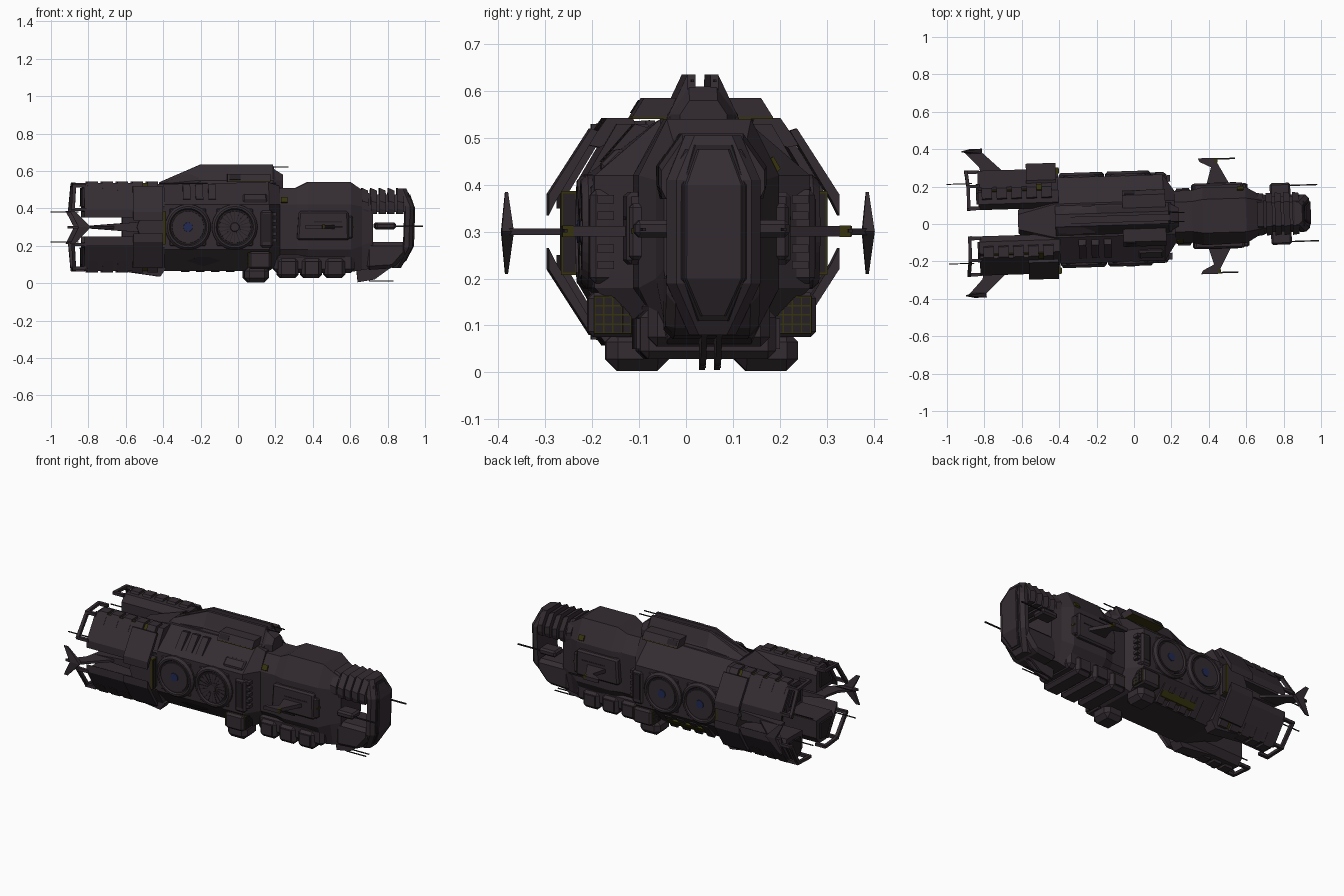
import bpy, bmesh, math
from mathutils import Matrix, Vector

if "Cube" in bpy.data.objects:
    bpy.data.objects.remove(bpy.data.objects["Cube"], do_unlink=True)

MID = .3  # height of the ship's long axis
PLACE = Matrix.Translation((0, .03, 0)) @ Matrix.Rotation(math.radians(1.8), 4, 'Z')


def material(name, *rgb):
    mat = bpy.data.materials.new(name)
    mat.use_nodes = True
    mat.diffuse_color = (*rgb, 1)
    mat.node_tree.nodes["Principled BSDF"].inputs["Base Color"].default_value = (*rgb, 1)
    return mat


HULL = material("hull_plum_grey", .034, .025, .031)
DARK = material("dark_recess", .018, .014, .017)
OLIVE = material("olive_trim", .038, .034, .004)
BLUE = material("blue_lens", .015, .023, .085)


def loft(name, mat, rings, sides=(1, -1), flip=False, chamfer=0):
    """Skin equal rings of points, once per side, optionally upside down as well."""
    for side in sides:
        bm = bmesh.new()
        loops = []
        for ring in rings:
            points = [Vector((x, y * side, 2 * MID - z if flip else z)) for x, y, z in ring]
            loops.append([bm.verts.new(PLACE @ p) for p in points])
        count = len(loops[0])
        for a, b in zip(loops, loops[1:]):
            for i in range(count):
                j = (i + 1) % count
                bm.faces.new((a[i], a[j], b[j], b[i]))
        bm.faces.new(loops[0])
        bm.faces.new(loops[-1])
        bmesh.ops.recalc_face_normals(bm, faces=bm.faces)
        label = name if len(sides) == 1 else ("back_" if side > 0 else "front_") + name
        mesh = bpy.data.meshes.new(label)
        bm.to_mesh(mesh)
        bm.free()
        mesh.materials.append(mat)
        obj = bpy.data.objects.new(label, mesh)
        bpy.context.collection.objects.link(obj)
        if chamfer:
            bevel = obj.modifiers.new("chamfer", 'BEVEL')
            bevel.width, bevel.segments = chamfer, 1


def box(name, mat, x, y, z, **options):
    loft(name, mat, [[(a, y[0], z[0]), (a, y[1], z[0]), (a, y[1], z[1]), (a, y[0], z[1])]
                     for a in x], **options)


def side_plate(name, mat, outline, y, **options):
    loft(name, mat, [[(a, depth, b) for a, b in outline] for depth in y], **options)


def flat_plate(name, mat, outline, z, **options):
    loft(name, mat, [[(a, b, height) for a, b in outline] for height in z], **options)


def cross_section(name, mat, outline, x, **options):
    loft(name, mat, [[(a, *point) for point in outline] for a in x], **options)


def octagon(x, top_w, top, wide, high, low, base_w, base):
    half = [(top_w, top), (wide, high), (wide, low), (base_w, base)]
    return [(x, y, z) for y, z in half] + [(x, -y, z) for y, z in reversed(half)]


def body(name, mat, *sections):
    loft(name, mat, [octagon(*s) for s in sections], sides=(1,))


def nose_layer(name, mat, depth, edge, *levels):
    """Upright bowed slab from (height, half width, front) levels."""
    rings = []
    for z, w, x in levels:
        half = [(x - depth, w), (x - edge, w), (x, w - edge)]
        rings.append([(a, b, z) for a, b in half] + [(a, -b, z) for a, b in reversed(half)])
    loft(name, mat, rings, sides=(1,))


def disc(name, mat, x, profile, sides=(1, -1), count=32):
    """Round part on the flank, turned about the y axis from (radius, y) pairs."""
    turn = [math.tau * i / count for i in range(count)]
    loft(name, mat, [[(x + r * math.cos(t), y, MID + r * math.sin(t)) for t in turn]
                     for r, y in profile], sides=sides)


def rod(name, x, y, z, r=.0025, **options):
    box(name, DARK, x, (y - r, y + r), (z - r, z + r), **options)


# Main hull, neck and nose
body("main_hull", HULL,
     (-.62, .04, .48, .06, .40, .20, .04, .12), (-.54, .06, .50, .15, .38, .22, .06, .10),
     (-.42, .09, .53, .23, .42, .18, .12, .065), (.16, .09, .54, .23, .42, .18, .12, .065),
     (.22, .09, .52, .14, .42, .18, .09, .10))
body("forward_hull", HULL,
     (.2, .08, .51, .14, .42, .18, .08, .10), (.31, .08, .51, .14, .42, .18, .08, .10),
     (.37, .09, .54, .155, .42, .18, .09, .09), (.6, .09, .54, .15, .42, .18, .09, .06),
     (.66, .08, .5, .115, .41, .2, .09, .07), (.72, .07, .47, .1, .40, .22, .08, .08))
body("neck_upper", HULL, (.68, .06, .475, .1, .42, .39, .1, .38),
     (.91, .06, .475, .09, .42, .39, .09, .38))
side_plate("neck_lower", HULL, [(.68, .22), (.9, .22), (.9, .16), (.83, .08), (.68, .07)],
           (-.1, .1), sides=(1,), chamfer=.02)
for i in range(5):
    x = .66 + i * .047
    body("neck_rib_%d" % i, HULL, (x, .065, .51, .115, .44, .40, .108, .37),
         (x + .034, .065, .495, .11, .43, .39, .1, .37))
nose_layer("nose", HULL, .045, .02, (.08, .05, .87), (.19, .1, .93), (.41, .1, .938), (.505, .06, .9))
nose_layer("nose_groove", DARK, .02, .004, (.11, .034, .89), (.2, .07, .935), (.4, .07, .941), (.485, .042, .911))
nose_layer("nose_panel", HULL, .02, .004, (.12, .027, .9), (.2, .062, .94), (.4, .062, .946), (.475, .035, .92))
box("neck_pod", HULL, (.73, .84), (.08, .165), (.288, .325), chamfer=.01)
rod("neck_gun", (.82, .985), .15, .305, r=.0035)
side_plate("keel_fin", HULL, [(.63, .1), (.84, .1), (.73, .02), (.64, .005)], (.01, .022))
rod("keel_rod", (.7, .83), .016, .012)

# Dorsal ridge with twin sloping fins and side pods
body("dorsal_ridge", HULL, (-.42, .02, .54, .07, .53, .5, .05, .48),
     (-.21, .03, .61, .075, .55, .5, .05, .48), (.19, .03, .61, .075, .55, .5, .05, .48),
     (.24, .03, .58, .05, .55, .5, .04, .48))
loft("dorsal_fin", HULL, [[(x, .016, .52), (x, .016, top), (x, .033, top), (x, .08, .535)]
                          for x, top in ((-.42, .54), (-.2, .635), (.185, .635), (.2, .59))])
cross_section("dorsal_pod", HULL, [(.04, .545), (.15, .545), (.125, .585), (.04, .585)], (-.06, .17))
cross_section("dorsal_pod_trim", OLIVE, [(.04, .541), (.151, .541), (.15, .546), (.04, .546)], (-.06, .17))
cross_section("dorsal_pod_window", DARK, [(.146, .553), (.148, .554), (.131, .581), (.129, .58)], (-.05, .01))
rod("dorsal_gun", (.18, .27), .024, .622)

# Round drums on both flanks
for place, x in (("rear", -.275), ("middle", -.025)):
    box(place + "_drum_housing", HULL, (x - .123, x + .122), (.12, .235), (.175, .425), chamfer=.03)
    disc(place + "_drum", HULL, x, [(.122, .17), (.122, .24), (.11, .254), (.1, .254), (.094, .242)])
    disc(place + "_drum_face", DARK, x, [(.094, .235), (.094, .245)])
    disc(place + "_drum_plate", HULL, x, [(.088, .235), (.085, .25)])
    disc(place + "_lens", BLUE, x, [(.026, .24), (.024, .254)],
         sides=(1,) if place == "middle" else (1, -1))
for i in range(20):
    t = math.tau * i / 20
    out, across = Vector((math.cos(t), math.sin(t))), Vector((-math.sin(t), math.cos(t))) * .002
    hub = Vector((-.025, MID))
    corners = [hub + out * r + across * s for r, s in ((.03, 1), (.085, 1), (.085, -1), (.03, -1))]
    side_plate("fan_slot_%d" % i, DARK, [tuple(c) for c in corners], (.245, .252), sides=(-1,))
disc("fan_hub", HULL, -.025, [(.03, .24), (.022, .256)], sides=(-1,))

# Flank blocks, shoulder slats and hull plates
box("flank_block", HULL, (.11, .18), (.1, .24), (.19, .39), chamfer=.012)
box("flank_block_face", DARK, (.125, .165), (.235, .242), (.22, .37))
for i in range(5):
    z = .22 + i * .035
    box("flank_tooth_%d" % i, HULL, (.17, .2), (.19, .225), (z, z + .018))
for i in range(3):
    x = -.3 + i * .068
    cross_section("shoulder_slat_%d" % i, HULL, [(.1, .52), (.135, .53), (.205, .45), (.18, .44)],
                  (x, x + .04), sides=(-1,))
for i in range(4):
    x = -.3 + i * .08
    cross_section("belly_slat_%d" % i, HULL, [(.1, .08), (.14, .06), (.21, .15), (.18, .17)],
                  (x, x + .045), sides=(1,))
cross_section("belly_trim", OLIVE, [(.15, .09), (.168, .09), (.19, .12), (.17, .13)], (-.26, -.02), sides=(1,))
cross_section("shoulder_box", HULL, [(.16, .47), (.18, .48), (.22, .44), (.2, .42)], (.02, .15),
              sides=(-1,), chamfer=.008)
loft("diamond_plate", DARK, [[(-.28, y + .045, .12), (-.19, y + .07, .15), (-.1, y + .045, .12),
                              (-.19, y + .02, .09)] for y in (.11, .13)], sides=(-1,))
MARK = [(.12, .455), (.127, .461), (.143, .434), (.135, .428)]
cross_section("shoulder_mark", OLIVE, MARK, (.225, .26), sides=(-1,))
cross_section("sponson_mark", OLIVE, [(y + .011, z) for y, z in MARK], (.555, .59), sides=(1,))

# Forward sponsons and winglets
side_plate("sponson", HULL, [(.31, .23), (.59, .23), (.585, .385), (.32, .385)], (.12, .175), chamfer=.01)
side_plate("sponson_line", DARK, [(.4, .325), (.55, .325), (.55, .332), (.4, .332)], (.17, .177))
box("sponson_nose", HULL, (.58, .61), (.1, .17), (.24, .36), chamfer=.008)
box("sponson_trim", OLIVE, (.605, .613), (.105, .165), (.296, .307))
flat_plate("winglet", HULL, [(.39, .16), (.52, .16), (.45, .29), (.44, .31), (.35, .31), (.36, .29), (.42, .26)],
           (.29, .312))
box("winglet_gun_face", OLIVE, (.44, .455), (.284, .308), (.289, .313))
rod("winglet_gun", (.36, .55), .304, .302, r=.004)

# Underslung pods and launchers
for i in range(3):
    x = .21 + i * .125
    box("cargo_pod_%d" % i, HULL, (x, x + .11), (-.145, .145), (.028, .135), sides=(1,), chamfer=.018)
    box("cargo_pod_face_%d" % i, HULL, (x + .02, x + .09), (.13, .153), (.05, .115))
box("cargo_keel", HULL, (.19, .62), (-.13, .13), (.055, .16), sides=(1,), chamfer=.02)
box("launcher", HULL, (.05, .17), (.14, .243), (.075, .17), chamfer=.012)
box("launcher_foot", HULL, (.03, .16), (.07, .205), (.003, .09), chamfer=.025)
box("launcher_grid", OLIVE, (.047, .173), (.152, .232), (.083, .163))
for row in range(4):
    for column in range(4):
        y, z = .154 + column * .0195, .085 + row * .0195
        box("launch_tube_%d_%d" % (row, column), DARK, (.045, .175), (y, y + .0165), (z, z + .0165))

# Four rear engine nacelles with louvres, detached shells and tail hoops
NACELLE = [(.07, .385), (.07, .49), (.1, .53), (.165, .53), (.235, .41), (.225, .38)]
SHELL = [(.175, .53), (.19, .535), (.28, .395), (.28, .35), (.265, .38)]
for level, flip in (("upper", False), ("lower", True)):
    cross_section(level + "_nacelle", HULL, NACELLE, (-.83, -.4), flip=flip)
    cross_section(level + "_nozzle", DARK, [(.1, .41), (.1, .5), (.16, .51), (.21, .41)],
                  (-.84, -.82), flip=flip)
    cross_section(level + "_shell", HULL, SHELL, (-.83, -.56), flip=flip)
    cross_section(level + "_wide_shell", HULL, [(y + .03, z - .015) for y, z in SHELL], (-.57, -.41), flip=flip)
    cross_section(level + "_shell_trim", OLIVE, [(.16, .525), (.17, .535), (.2, .5), (.19, .49)],
                  (-.8, -.45), flip=flip)
    for i in range(5):
        x = -.81 + i * .08
        cross_section("%s_louvre_%d" % (level, i), HULL,
                      [(.12, .52), (.13, .543), (.185, .543), (.225, .485), (.2, .48)],
                      (x, x + .055), flip=flip)
    loft(level + "_hoop", HULL, [[(x, y, z), (x + .018, y, z), (x + .018, y - .012, z - .016), (x, y - .012, z - .016)]
         for x, y, z in ((-.89, .08, .538), (-.89, .2, .53), (-.9, .285, .395))], flip=flip)
    box(level + "_hoop_stay", HULL, (-.89, -.82), (.07, .09), (.52, .537), flip=flip)
    box(level + "_hoop_arm", HULL, (-.89, -.82), (.19, .206), (.512, .53), flip=flip)
    box(level + "_hoop_foot", HULL, (-.9, -.82), (.265, .283), (.385, .402), flip=flip)
    rod(level + "_tail_rod", (-.995, -.86), .213, .38, flip=flip)
side_plate("nacelle_skid", HULL, [(-.66, .07), (-.42, .035), (-.39, .08), (-.45, .12)], (.1, .17))
side_plate("nacelle_bridge", HULL, [(-.55, .3), (-.52, .38), (-.4, .385), (-.4, .21), (-.52, .22)], (.1, .282))
box("bridge_trim", OLIVE, (-.41, -.396), (.25, .284), (.208, .387))
box("bridge_face", DARK, (-.4, -.393), (.254, .28), (.213, .382))

# Swept tail wings with forked end fins
loft("wing_spar", HULL, [[(-.5, .15, .27), (-.5, .25, .27), (-.5, .25, .33), (-.5, .15, .33)],
                         [(-.8, .2, .293), (-.8, .25, .293), (-.8, .25, .307), (-.8, .2, .307)]])
flat_plate("wing", HULL, [(-.64, .22), (-.8, .22), (-.82, .3), (-.9, .385), (-.82, .395), (-.7, .28)], (.293, .307))
loft("wing_fin", HULL, [[(a, .385 - w, z), (b, .385 - w, z), (b, .385 + w, z), (a, .385 + w, z)]
                        for a, b, z, w in ((-.91, -.885, .21, .003), (-.865, -.8, .3, .013),
                                           (-.91, -.885, .385, .003))])
